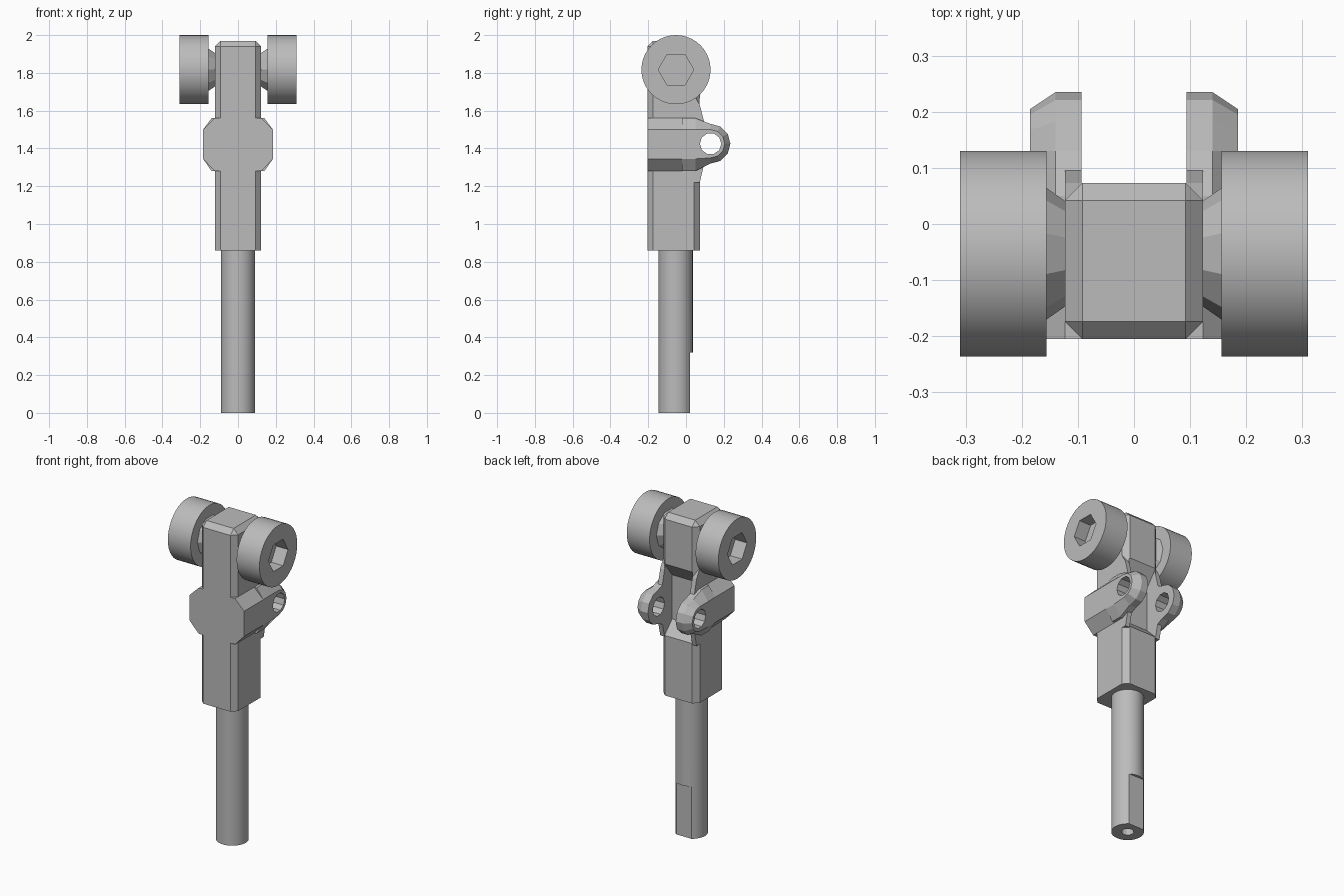
import bpy, bmesh, math
from mathutils import Vector

if "Cube" in bpy.data.objects:
    bpy.data.objects.remove(bpy.data.objects["Cube"], do_unlink=True)

grey = bpy.data.materials.new("plain grey")
grey.use_nodes = True
GREY = (0.5, 0.5, 0.5, 1)
grey.diffuse_color = GREY
grey.node_tree.nodes["Principled BSDF"].inputs["Base Color"].default_value = GREY


def make(name, bm):
    bmesh.ops.recalc_face_normals(bm, faces=bm.faces)
    mesh = bpy.data.meshes.new(name)
    bm.to_mesh(mesh)
    bm.free()
    mesh.materials.append(grey)
    ob = bpy.data.objects.new(name, mesh)
    bpy.context.collection.objects.link(ob)
    return ob


def loft(name, sections):
    """Join equal-length closed sections and cap both ends."""
    bm = bmesh.new()
    rings = [[bm.verts.new(p) for p in s] for s in sections]
    n = len(rings[0])
    for a, b in zip(rings, rings[1:]):
        for i in range(n):
            j = (i + 1) % n
            bm.faces.new((a[i], a[j], b[j], b[i]))
    bm.faces.new(rings[0])
    bm.faces.new(rings[-1])
    return make(name, bm)


def ring(y, z, r, n, start=0.0):
    return [(y + r * math.cos(start + math.tau * i / n),
             z + r * math.sin(start + math.tau * i / n)) for i in range(n)]


def along_x(profile, x):
    return [(x, y, z) for y, z in profile]


def box(name, lo, hi, bevel=0.0):
    bm = bmesh.new()
    bmesh.ops.create_cube(bm, size=1)
    lo, hi = Vector(lo), Vector(hi)
    for v in bm.verts:
        v.co = (lo + hi) / 2 + v.co * (hi - lo)
    if bevel:
        # Every edge except the four around the underside
        edges = [e for e in bm.edges if max(v.co.z for v in e.verts) > lo.z + 0.01]
        bmesh.ops.bevel(bm, geom=edges, offset=bevel, segments=1, affect='EDGES')
    return make(name, bm)


def cut(ob, cutter):
    mod = ob.modifiers.new("cut", 'BOOLEAN')
    mod.operation = 'DIFFERENCE'
    mod.solver = 'EXACT'
    mod.object = cutter
    bpy.ops.object.select_all(action='DESELECT')
    bpy.context.view_layer.objects.active = ob
    ob.select_set(True)
    bpy.ops.object.modifier_apply(modifier=mod.name)
    bpy.data.objects.remove(cutter, do_unlink=True)


def smooth(ob):
    bpy.ops.object.select_all(action='DESELECT')
    bpy.context.view_layer.objects.active = ob
    ob.select_set(True)
    bpy.ops.object.shade_smooth_by_angle(angle=math.radians(25))


# Rod with a flat on the lower back and a small bore in the end
rod_ring = ring(0, -0.055, 0.091, 32)
rod = loft("rod", [[(x, y, z) for x, y in rod_ring] for z in (0, 0.88)])
cut(rod, box("flat_cutter", (-0.2, 0.02, -0.1), (0.2, 0.2, 0.32)))
bore = ring(0, -0.055, 0.035, 12)
cut(rod, loft("bore_cutter", [[(x, y, z) for x, y in bore] for z in (-0.1, 0.15)]))
smooth(rod)

# Chamfered body with a tapered slot between the rear lugs
body = box("body", (-0.123, -0.205, 0.86), (0.123, 0.073, 1.97), 0.031)
slot = [(0.1, 1.2), (0.0, 1.3), (0.0, 1.57), (0.1, 1.7)]
cut(body, loft("slot_cutter", [along_x(slot, x) for x in (-0.094, 0.094)]))

# Octagonal collar, flush with the front of the body
half = [(0.123, 1.28), (0.185, 1.345), (0.185, 1.5), (0.123, 1.56)]
octagon = half + [(-x, z) for x, z in reversed(half)]
loft("collar", [[(x, y, z) for x, z in octagon] for y in (-0.205, 0.0)])

PIVOT = (0.13, 1.425)
WHEEL = (-0.053, 1.817)


def lug_profile(r, top, bottom):
    arc = [(PIVOT[0] + r * math.cos(a), PIVOT[1] + r * math.sin(a))
           for a in (math.radians(d) for d in range(-90, 91, 30))]
    return [(-0.02, bottom), (0.05, bottom)] + arc + [(0.05, top), (-0.02, top)]


for side, s in (("left", 1), ("right", -1)):
    # Rear lug with chamfered outer edge and pivot hole
    full = lug_profile(0.105, 1.56, 1.28)
    small = lug_profile(0.075, 1.5, 1.345)
    lug = loft(side + "_lug", [along_x(full, s * 0.094), along_x(full, s * 0.14),
                               along_x(small, s * 0.185)])
    hole = ring(*PIVOT, 0.057, 10)
    cut(lug, loft("hole_cutter", [along_x(hole, s * x) for x in (0.05, 0.25)]))

    # Gusset blending the lug into the body
    web = [(0.0, 1.22), (0.073, 1.22), (0.1, 1.335), (0.07, 1.37),
           (0.07, 1.48), (0.1, 1.525), (0.073, 1.63), (0.04, 1.69), (0.0, 1.69)]
    loft(side + "_gusset", [along_x(web, s * 0.094), along_x(web, s * 0.123)])

    # Flared boss carrying the wheel
    loft(side + "_boss", [along_x(ring(*WHEEL, 0.085, 10), s * 0.11),
                          along_x(ring(*WHEEL, 0.12, 10), s * 0.16)])

    # Round head with a six-sided socket
    head = loft(side + "_head", [along_x(ring(*WHEEL, 0.183, 40), s * x)
                                 for x in (0.156, 0.31)])
    socket = ring(*WHEEL, 0.094, 6)
    cut(head, loft("socket_cutter", [along_x(socket, s * x) for x in (0.23, 0.4)]))
    smooth(head)
